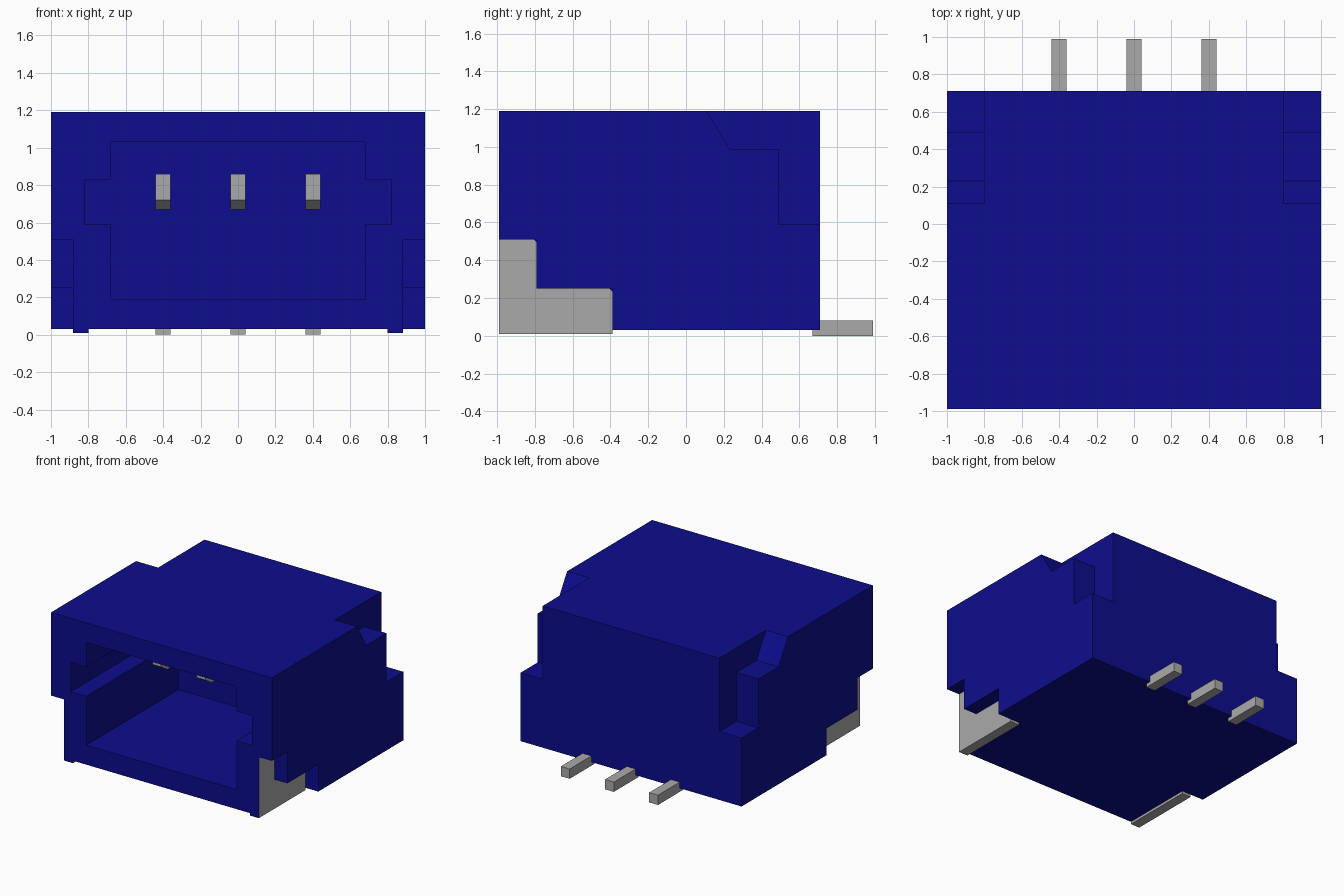
import bpy
import bmesh

if "Cube" in bpy.data.objects:
    bpy.data.objects.remove(bpy.data.objects["Cube"], do_unlink=True)


def material(name, color):
    mat = bpy.data.materials.new(name)
    mat.use_nodes = True
    mat.diffuse_color = color
    mat.node_tree.nodes["Principled BSDF"].inputs["Base Color"].default_value = color
    return mat


blue = material("blue plastic", (0.004, 0.004, 0.27, 1))
grey = material("grey metal", (0.402, 0.402, 0.402, 1))


def extrude(name, profile, x0, x1, mat):
    """Side profile of (y, z) points extruded from x0 to x1."""
    bm = bmesh.new()
    face = bm.faces.new([bm.verts.new((x0, y, z)) for y, z in profile])
    moved = bmesh.ops.extrude_face_region(bm, geom=[face])["geom"]
    verts = [v for v in moved if isinstance(v, bmesh.types.BMVert)]
    bmesh.ops.translate(bm, verts=verts, vec=(x1 - x0, 0, 0))
    bmesh.ops.recalc_face_normals(bm, faces=bm.faces)
    mesh = bpy.data.meshes.new(name)
    bm.to_mesh(mesh)
    bm.free()
    mesh.materials.append(mat)
    obj = bpy.data.objects.new(name, mesh)
    bpy.context.collection.objects.link(obj)
    return obj


def box(name, x, y, z, mat):
    corners = [(y[0], z[0]), (y[1], z[0]), (y[1], z[1]), (y[0], z[1])]
    return extrude(name, corners, x[0], x[1], mat)


def cut(target, cutter):
    mod = target.modifiers.new("cut", "BOOLEAN")
    mod.operation = "DIFFERENCE"
    mod.solver = "EXACT"
    mod.object = cutter
    bpy.context.view_layer.objects.active = target
    bpy.ops.object.modifier_apply(modifier=mod.name)
    bpy.data.objects.remove(cutter, do_unlink=True)


# Housing with front socket and side key slots
housing = box("housing", (-1, 1), (-0.99, 0.71), (0.03, 1.19), blue)
cut(housing, box("socket_cutter", (-0.68, 0.68), (-1.2, 0.2), (0.19, 1.03), blue))
cut(housing, box("slot_cutter", (-0.82, 0.82), (-1.2, 0.2), (0.59, 0.83), blue))

# Rear upper notch and front lower step, seen from the side
rear_notch = [(0.05, 1.29), (0.11, 1.19), (0.23, 0.99), (0.49, 0.99),
              (0.49, 0.59), (0.9, 0.59), (0.9, 1.29)]
front_step = [(-1.2, -0.1), (-0.39, -0.1), (-0.39, 0.25), (-0.79, 0.25),
              (-0.79, 0.51), (-1.2, 0.51)]
# Solder tab with eased corners
tab = [(-0.99, 0.01), (-0.39, 0.01), (-0.39, 0.235), (-0.405, 0.25),
       (-0.79, 0.25), (-0.79, 0.495), (-0.805, 0.51), (-0.99, 0.51)]

for side, s in (("left", 1), ("right", -1)):
    cut(housing, extrude("rear_cutter", rear_notch, 0.8 * s, 1.2 * s, blue))
    cut(housing, extrude("front_cutter", front_step, 0.88 * s, 1.2 * s, blue))
    plate = extrude(side + "_solder_tab", tab, 0.8 * s, 0.882 * s, grey)
    plate.data.materials.append(blue)
    for face in plate.data.polygons:
        if face.normal.y < -0.9:
            face.material_index = 1

# Contact pins in the socket and their feet behind the housing
pin = [(-0.48, 0.72), (-0.40, 0.67), (0.25, 0.67), (0.25, 0.86), (-0.48, 0.86)]
for name, x in (("right", -0.4), ("middle", 0), ("left", 0.4)):
    extrude(name + "_contact_pin", pin, x - 0.04, x + 0.04, grey)
    box(name + "_pin_foot", (x - 0.04, x + 0.04), (0.67, 0.99), (0, 0.08), grey)
